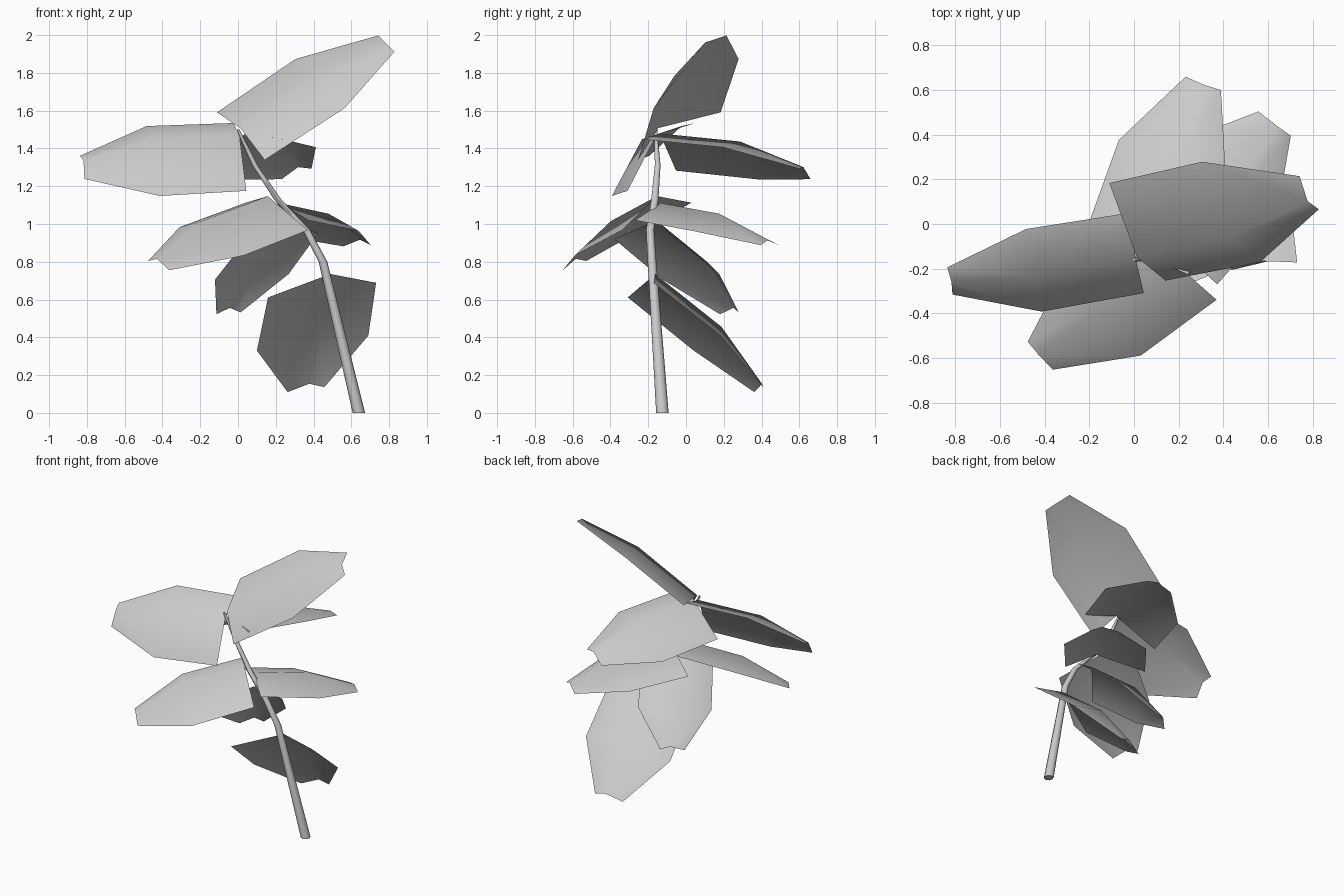
import bpy
import bmesh
from math import cos, sin, tau
from mathutils import Vector

if "Cube" in bpy.data.objects:
    bpy.data.objects.remove(bpy.data.objects["Cube"], do_unlink=True)

# One pale grey for the whole plant
grey = bpy.data.materials.new("pale_grey")
grey.use_nodes = True
colour = (0.6, 0.6, 0.6, 1)
grey.diffuse_color = colour
grey.node_tree.nodes["Principled BSDF"].inputs["Base Color"].default_value = colour


def make_object(name, bm, angle):
    mesh = bpy.data.meshes.new(name)
    bm.to_mesh(mesh)
    bm.free()
    mesh.materials.append(grey)
    obj = bpy.data.objects.new(name, mesh)
    bpy.context.collection.objects.link(obj)
    bpy.ops.object.select_all(action="DESELECT")
    obj.select_set(True)
    bpy.context.view_layer.objects.active = obj
    bpy.ops.object.shade_smooth_by_angle(angle=angle)
    return obj


def bridge_rows(bm, rows, closed=False):
    count = len(rows[0])
    for low, high in zip(rows, rows[1:]):
        for i in range(count if closed else count - 1):
            j = (i + 1) % count
            bm.faces.new((low[i], low[j], high[j], high[i]))


# Leaf: a thin blade, roof-shaped across, with its midrib a little to the right
# Rows: (distance along, half width factor, crown height, midrib shift along)
LEAF_ROWS = [(0, 0.97, 0.10, 0), (0.55, 1, 0.10, 0), (1, 0.33, 0.03, -0.01)]
MIDRIB_OFFSET = 0.24


def leaf(name, base, tip, right):
    base, tip, right = Vector(base), Vector(tip), Vector(right)
    along = tip - base
    up = right.cross(along).normalized()
    bm = bmesh.new()
    rows = []
    for t, width, crown, shift in LEAF_ROWS:
        middle = base + along * t + up * (0.05 * t * (1 - t))
        half = right * width
        midrib = middle + half * MIDRIB_OFFSET + up * crown + along * shift
        rows.append([bm.verts.new(p) for p in (middle - half, midrib, middle + half)])
    bridge_rows(bm, rows)
    return make_object(name, bm, 1.2)


# Leaves: middle of base edge, middle of tip edge, half width toward the leaf's right
leaf("top_left_leaf", (0.015, -0.035, 1.465), (0.785, 0.14, 1.955), (0.13, -0.225, -0.13))
leaf("top_right_leaf", (0.01, -0.13, 1.355), (-0.825, -0.255, 1.3), (-0.035, 0.185, 0.185))
leaf("top_back_leaf", (0.01, -0.14, 1.365), (0.31, 0.63, 1.265), (0.24, -0.09, 0.085))
leaf("middle_right_leaf", (0.205, -0.155, 1.04), (-0.42, -0.59, 0.78), (-0.17, 0.19, 0.075))
leaf("middle_left_leaf", (0.16, -0.11, 1.01), (0.63, 0.45, 0.885), (0.22, -0.165, 0.01))
leaf("lower_right_leaf", (0.235, -0.235, 0.935), (-0.05, 0.23, 0.527), (0.195, 0.15, 0.015))
leaf("lowest_leaf", (0.445, -0.24, 0.65), (0.36, 0.385, 0.123), (0.295, 0.07, 0.04))

# Stem: leaning, bending and tapering; rows are centre and radius
STEM = [
    ((0.64, -0.125, 0), 0.033),
    ((0.45, -0.18, 0.8), 0.023),
    ((0.36, -0.19, 0.97), 0.021),
    ((0.21, -0.165, 1.13), 0.019),
    ((0.09, -0.15, 1.31), 0.015),
    ((0, -0.16, 1.5), 0.008),
]
SIDES = 8
bm = bmesh.new()
rings = []
for (x, y, z), radius in STEM:
    angles = [tau * i / SIDES for i in range(SIDES)]
    rings.append([bm.verts.new((x + radius * cos(a), y + radius * sin(a), z)) for a in angles])
bridge_rows(bm, rings, closed=True)
bm.faces.new(rings[0][::-1])
bm.faces.new(rings[-1])
make_object("stem", bm, 0.9)
